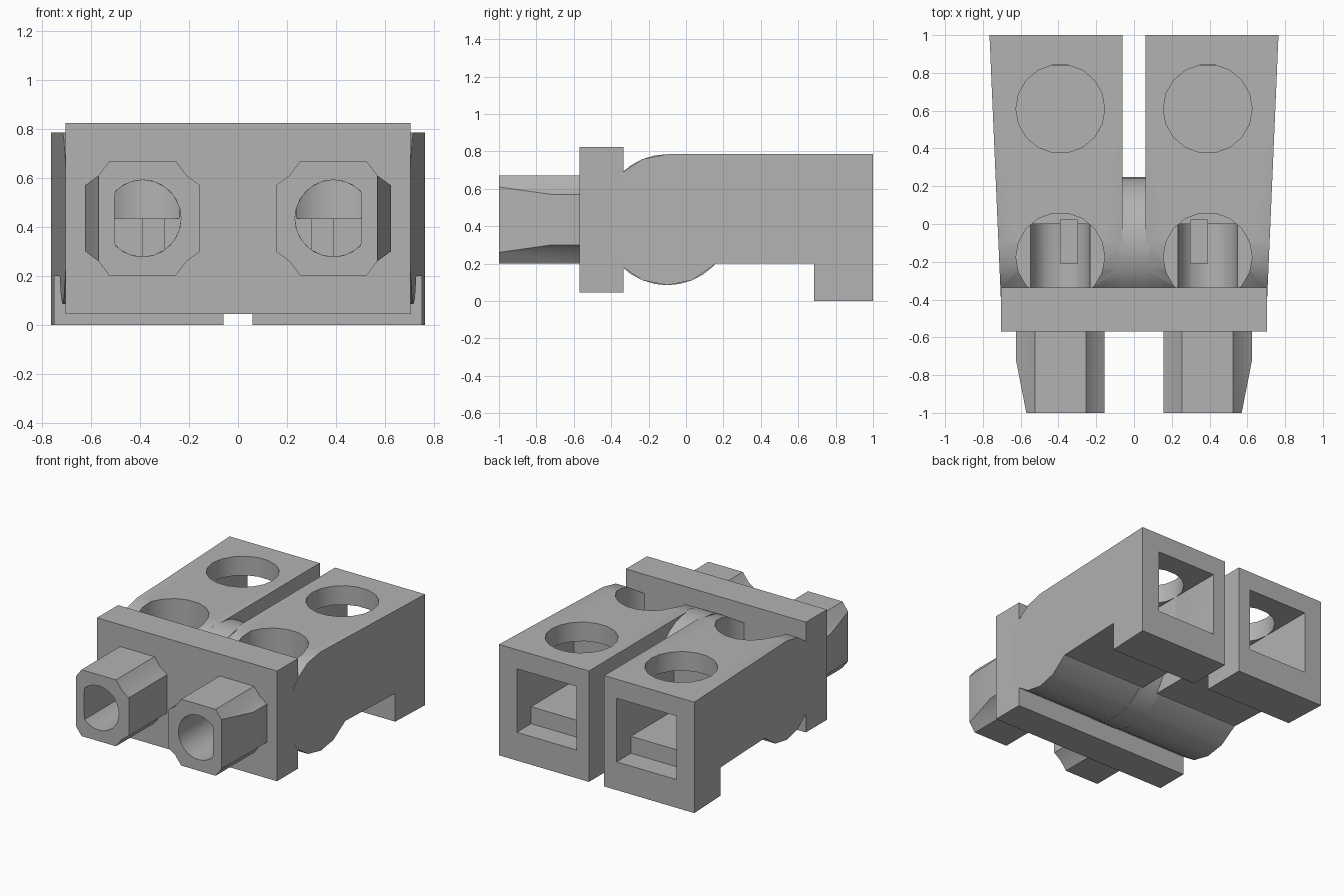
import bpy, bmesh
from math import sin, cos, pi, radians
from mathutils import Vector

if "Cube" in bpy.data.objects:
    bpy.data.objects.remove(bpy.data.objects["Cube"])

grey = bpy.data.materials.new("grey plastic")
grey.use_nodes = True
grey.diffuse_color = (0.45, 0.45, 0.45, 1)
grey.node_tree.nodes["Principled BSDF"].inputs["Base Color"].default_value = grey.diffuse_color

MID = 0.435     # height of the wire axis
CX = 0.39       # sideways offset of each terminal


def finish(name, bm):
    bmesh.ops.recalc_face_normals(bm, faces=bm.faces)
    mesh = bpy.data.meshes.new(name)
    bm.to_mesh(mesh)
    bm.free()
    mesh.materials.append(grey)
    ob = bpy.data.objects.new(name, mesh)
    bpy.context.collection.objects.link(ob)
    return ob


def prism(profile, lower, upper):
    """Join two copies of a profile, each placed by a function."""
    bm = bmesh.new()
    a = [bm.verts.new(lower(p)) for p in profile]
    b = [bm.verts.new(upper(p)) for p in profile]
    bm.faces.new(a)
    bm.faces.new(b)
    for i in range(len(a)):
        j = (i + 1) % len(a)
        bm.faces.new((a[i], a[j], b[j], b[i]))
    return bm


def along_y(profile, y0, y1):
    return prism(profile, lambda p: (p[0], y0, p[1]), lambda p: (p[0], y1, p[1]))


def along_z(profile, z0, z1):
    return prism(profile, lambda p: (p[0], p[1], z0), lambda p: (p[0], p[1], z1))


def circle(cx, cy, r, n):
    return [(cx + r * cos(2 * pi * i / n), cy + r * sin(2 * pi * i / n)) for i in range(n)]


def rect(x0, x1, y0, y1):
    return [(x0, y0), (x1, y0), (x1, y1), (x0, y1)]


def cut(ob, cutters):
    for c in cutters:
        m = ob.modifiers.new("cut", "BOOLEAN")
        m.operation = "DIFFERENCE"
        m.solver = "EXACT"
        m.object = c
        c.hide_render = True
    bpy.context.view_layer.update()
    mesh = bpy.data.meshes.new_from_object(ob.evaluated_get(bpy.context.evaluated_depsgraph_get()))
    ob.modifiers.clear()
    ob.data = mesh
    for c in cutters:
        bpy.data.objects.remove(c)


def smooth(ob, angle=30):
    bpy.ops.object.select_all(action="DESELECT")
    ob.select_set(True)
    bpy.context.view_layer.objects.active = ob
    bpy.ops.object.shade_smooth_by_angle(angle=radians(angle))


def mirrored(ob, name):
    bm = bmesh.new()
    bm.from_mesh(ob.data)
    for v in bm.verts:
        v.co.x = -v.co.x
    other = finish(name, bm)
    smooth(other)


# Housing half: flat box with a rounded nose and a rear foot
nose = [(-0.1 - 0.35 * sin(k * pi / 8), MID + 0.35 * cos(k * pi / 8)) for k in range(10)]
side = nose + [(0.16, 0.2), (0.685, 0.2), (0.685, 0), (1, 0), (1, 0.785)]
body = finish("left_housing", prism(side, lambda p: (0.06, *p),
                                    lambda p: (0.765 - 0.043 * (1 - p[0]), *p)))

# Screw holes, stepped rear socket, wire groove and clamp slot
cut(body, [
    finish("rear_hole", along_z(circle(CX, 0.61, 0.235, 18), 0.5, 1)),
    finish("front_hole", along_z(circle(CX, -0.175, 0.235, 18), MID, 1)),
    finish("socket", along_y(rect(0.157, 0.625, 0.32, 0.65), 0.36, 1.1)),
    finish("socket_step", along_y(rect(0.157, 0.625, 0.2, 0.4), 0.84, 1.1)),
    finish("wire_groove", along_y(circle(CX, MID, 0.157, 20), -0.6, 0.0)),
    finish("clamp_slot", along_z(rect(0.3, 0.39, -0.21, 0.02), 0.25, 0.6)),
])
smooth(body)
mirrored(body, "right_housing")

# Round bridge joining the two halves
bridge = finish("bridge", prism(circle(-0.1, MID, 0.35, 32),
                                lambda p: (-0.08, *p), lambda p: (0.08, *p)))
smooth(bridge)

# Front flange plate
bore = [(min(x, 0.505), z) for x, z in circle(CX, MID, 0.157, 24)]
plate = finish("flange", along_y(rect(-0.705, 0.705, 0.045, 0.825), -0.57, -0.335))
cut(plate, [finish("bore", along_y([(s * x, z) for x, z in bore], -0.7, -0.2)) for s in (1, -1)])

# Wire inlet: square tube with hollowed corners and a tapered outer side
corner = [(0.135, 0.235), (0.18, 0.175), (0.235, 0.135)]
outline = []
for sx, sz in ((1, 1), (1, -1), (-1, -1), (-1, 1)):
    pts = corner if sx * sz > 0 else corner[::-1]
    outline += [(CX + sx * x, MID + sz * z) for x, z in pts]
bm = along_y(outline, -1, -0.57)
geom = bm.verts[:] + bm.edges[:] + bm.faces[:]
edge = bmesh.ops.bisect_plane(bm, geom=geom, plane_co=(0.625, -0.72, 0),
                              plane_no=Vector((0.28, -0.055, 0)), clear_outer=True)["geom_cut"]
bmesh.ops.holes_fill(bm, edges=[e for e in edge if isinstance(e, bmesh.types.BMEdge)])
inlet = finish("left_inlet", bm)
cut(inlet, [finish("bore", along_y(bore, -1.1, -0.4))])
smooth(inlet)
mirrored(inlet, "right_inlet")
